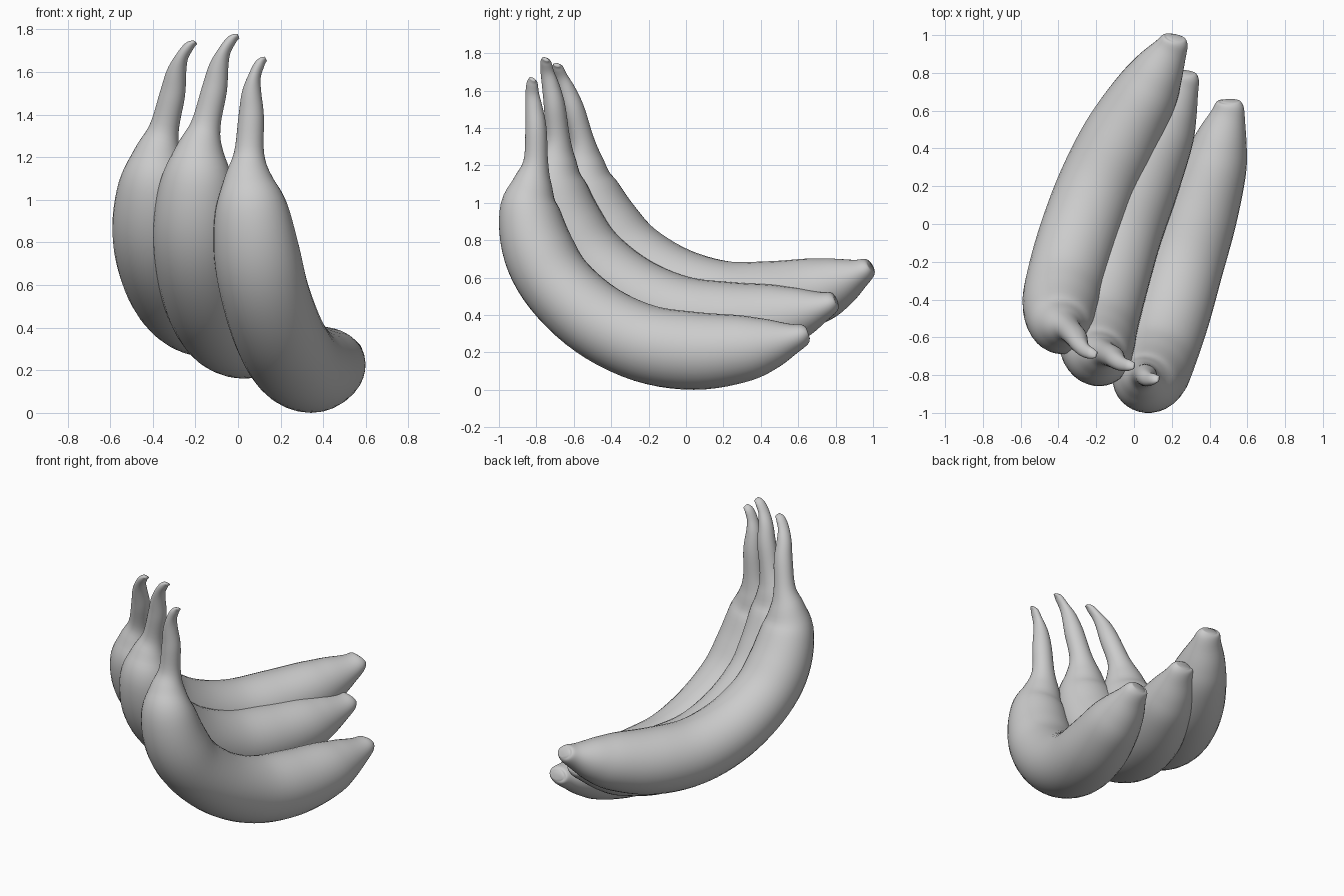
import bpy, bmesh, math
from mathutils import Vector, Matrix

if "Cube" in bpy.data.objects:
    bpy.data.objects.remove(bpy.data.objects["Cube"])

SIDES, STEPS = 32, 5

skin = bpy.data.materials.new("plain grey skin")
skin.diffuse_color = (0.6, 0.6, 0.6, 1)
skin.use_nodes = True
skin.node_tree.nodes["Principled BSDF"].inputs["Base Color"].default_value = skin.diffuse_color

# Centre line from stem tip to blossom end: x, y, z, half width, half thickness
SPINE = [
    (0.130, -0.820, 1.662, 0.008, 0.018),
    (0.104, -0.822, 1.640, 0.022, 0.030),
    (0.078, -0.822, 1.580, 0.029, 0.037),
    (0.064, -0.812, 1.500, 0.046, 0.047),
    (0.062, -0.802, 1.390, 0.060, 0.057),
    (0.052, -0.803, 1.220, 0.071, 0.066),
    (0.048, -0.822, 1.100, 0.115, 0.108),
    (0.062, -0.838, 0.960, 0.172, 0.160),
    (0.088, -0.790, 0.750, 0.203, 0.190),
    (0.128, -0.680, 0.555, 0.208, 0.195),
    (0.192, -0.475, 0.370, 0.212, 0.202),
    (0.264, -0.220, 0.248, 0.210, 0.208),
    (0.345, 0.050, 0.208, 0.203, 0.208),
    (0.424, 0.300, 0.220, 0.174, 0.180),
    (0.464, 0.450, 0.245, 0.137, 0.137),
    (0.496, 0.570, 0.275, 0.094, 0.082),
    (0.507, 0.635, 0.298, 0.072, 0.054),
    (0.508, 0.652, 0.304, 0.045, 0.030),
]


def catmull(p0, p1, p2, p3, t):
    return [0.5 * (2 * b + (c - a) * t + (2 * a - 5 * b + 4 * c - d) * t * t
                   + (3 * b - a - 3 * c + d) * t ** 3)
            for a, b, c, d in zip(p0, p1, p2, p3)]


def smooth_spine():
    n, out = len(SPINE), []
    for i in range(n - 1):
        pts = [SPINE[min(max(i + k, 0), n - 1)] for k in (-1, 0, 1, 2)]
        out += [catmull(*pts, s / STEPS) for s in range(STEPS)]
    return out + [list(SPINE[-1])]


def banana_mesh():
    """Loft oval rings along the smoothed centre line."""
    spine = smooth_spine()
    side_ref = Vector((0.97, -0.25, 0))
    bm, rings = bmesh.new(), []
    for i, p in enumerate(spine):
        a, b = spine[max(i - 1, 0)], spine[min(i + 1, len(spine) - 1)]
        t = (Vector(b[:3]) - Vector(a[:3])).normalized()
        u = (side_ref - t * side_ref.dot(t)).normalized()
        v = t.cross(u)
        ring = []
        for k in range(SIDES):
            ang = 2 * math.pi * k / SIDES
            ring.append(bm.verts.new(Vector(p[:3]) + u * p[3] * math.cos(ang)
                                     + v * p[4] * math.sin(ang)))
        rings.append(ring)
    for r, s in zip(rings, rings[1:]):
        for k in range(SIDES):
            j = (k + 1) % SIDES
            bm.faces.new((r[k], r[j], s[j], s[k]))
    bm.faces.new(rings[0])
    bm.faces.new(rings[-1])
    bmesh.ops.recalc_face_normals(bm, faces=bm.faces)
    for f in bm.faces:
        f.smooth = True
    me = bpy.data.meshes.new("banana")
    bm.to_mesh(me)
    bm.free()
    me.materials.append(skin)
    return me


def frame(stem, belly, tip):
    """Rigid frame through three landmark points of a fruit."""
    stem, belly, tip = Vector(stem), Vector(belly), Vector(tip)
    a = (tip - stem).normalized()
    c = a.cross(belly - stem).normalized()
    b = c.cross(a)
    m = Matrix((a, b, c)).transposed().to_4x4()
    m.translation = (stem + tip) / 2
    return m


# The same fruit three times, turned to follow the bunch (stem, belly, tip)
mesh = banana_mesh()
base = frame((0.12, -0.82, 1.665), (0.075, -0.82, 0.85), (0.505, 0.65, 0.30))
places = {
    "right_banana": base,
    "middle_banana": frame((-0.005, -0.735, 1.76), (-0.21, -0.695, 0.965), (0.27, 0.785, 0.487)),
    "left_banana": frame((-0.205, -0.68, 1.735), (-0.405, -0.515, 0.97), (0.215, 0.975, 0.665)),
}
for name, f in places.items():
    ob = bpy.data.objects.new(name, mesh.copy())
    bpy.context.collection.objects.link(ob)
    ob.data.transform(f @ base.inverted())
